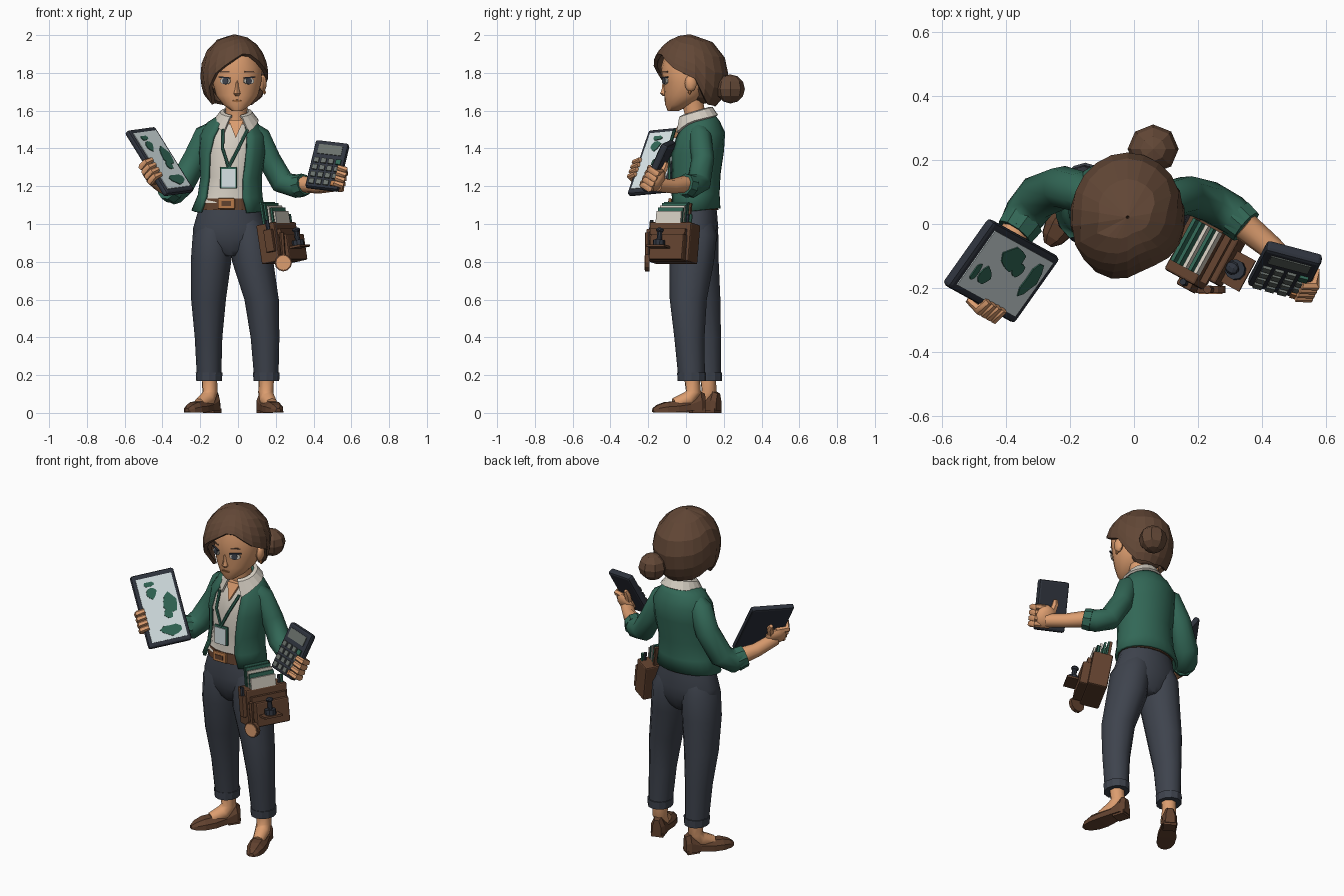
import bpy, bmesh, math, random
from mathutils import Vector as V, Matrix

if "Cube" in bpy.data.objects:
    bpy.data.objects.remove(bpy.data.objects["Cube"])

random.seed(4)

def colour(name, r, g, b):
    m = bpy.data.materials.new(name)
    m.diffuse_color = [((c / 255 + 0.055) / 1.055) ** 2.4 for c in (r, g, b)] + [1]
    m.use_nodes = True
    m.node_tree.nodes["Principled BSDF"].inputs["Base Color"].default_value = m.diffuse_color
    return m

SKIN = colour("skin", 220, 157, 111)
HAIR = colour("hair_brown", 98, 71, 54)
GREEN = colour("cardigan_green", 50, 103, 86)
CREAM = colour("cream", 212, 205, 193)
SLATE = colour("trouser_slate", 62, 67, 77)
LEATHER = colour("leather_brown", 98, 66, 47)
DARK = colour("device_dark", 47, 52, 62)
SCREEN = colour("screen_pale_blue", 216, 228, 230)
GREY = colour("key_grey", 104, 111, 106)
TAN = colour("buckle_tan", 184, 122, 74)

def finish(name, bm, mat):
    bmesh.ops.recalc_face_normals(bm, faces=bm.faces)
    me = bpy.data.meshes.new(name)
    bm.to_mesh(me)
    bm.free()
    me.materials.append(mat)
    ob = bpy.data.objects.new(name, me)
    bpy.context.collection.objects.link(ob)
    return ob

def bridge(name, rings, mat, loop=True, cap=True, thick=0):
    """Join rings of points into a surface."""
    bm = bmesh.new()
    rs = [[bm.verts.new(p) for p in r] for r in rings]
    n = len(rs[0])
    for a, b in zip(rs, rs[1:]):
        for i in range(n if loop else n - 1):
            j = (i + 1) % n
            bm.faces.new((a[i], a[j], b[j], b[i]))
    if loop and cap:
        bm.faces.new(rs[0])
        bm.faces.new(rs[-1])
    ob = finish(name, bm, mat)
    if thick:
        s = ob.modifiers.new("thickness", 'SOLIDIFY')
        s.thickness, s.offset = thick, 0
    return ob

def loft(name, rows, mat, n=14, thick=0, tilt=0):
    """Rows: cx, cy, z, rx, ry and optionally the left and right front gap in degrees."""
    rings = []
    for cx, cy, z, rx, ry, *gap in rows:
        if gap:
            a0, a1 = math.radians(gap[1]), math.tau - math.radians(gap[0])
            angs = [a0 + (a1 - a0) * i / n for i in range(n + 1)]
        else:
            angs = [math.tau * i / n for i in range(n)]
        rings.append([(cx + rx * math.sin(a), cy - ry * math.cos(a),
                       z - tilt * ry * math.cos(a)) for a in angs])
    return bridge(name, rings, mat, not gap, True, thick)

def tube(name, pts, mat, n=8, M=Matrix()):
    """Points: x, y, z, radius."""
    ps = [M @ V(p[:3]) for p in pts]
    side, rings = V((0.3, 1, 0.2)), []
    for i, p in enumerate(ps):
        t = (ps[min(i + 1, len(ps) - 1)] - ps[max(i - 1, 0)]).normalized()
        side = (side - t * side.dot(t)).normalized()
        o = t.cross(side)
        rings.append([p + pts[i][3] * (side * math.cos(k * math.tau / n) + o * math.sin(k * math.tau / n))
                      for k in range(n)])
    return bridge(name, rings, mat)

def box(name, M, c, size, mat, bevel=0):
    bm = bmesh.new()
    bmesh.ops.create_cube(bm, size=1, matrix=M @ Matrix.Translation(c) @ Matrix.Diagonal((*size, 1)))
    ob = finish(name, bm, mat)
    if bevel:
        b = ob.modifiers.new("bevel", 'BEVEL')
        b.width, b.segments = bevel, 2
    return ob

def disc(name, M, c, size, mat, n=10, rough=0):
    bm = bmesh.new()
    bmesh.ops.create_cone(bm, cap_ends=True, segments=n, radius1=1, radius2=1, depth=1)
    ks = [1 + random.uniform(-rough, rough) for _ in range(n)]
    for i, v in enumerate(bm.verts):
        k = ks[(i // 2) % n]
        v.co = M @ (V(c) + V((v.co.x * size[0] * k, v.co.y * size[1] * k, v.co.z * size[2])))
    return finish(name, bm, mat)

def ball(name, M, c, size, mat, u=10, v=7):
    bm = bmesh.new()
    bmesh.ops.create_uvsphere(bm, u_segments=u, v_segments=v, radius=1,
                              matrix=M @ Matrix.Translation(c) @ Matrix.Diagonal((*size, 1)))
    return finish(name, bm, mat)

def frame(c, u, v):
    u, v = V(u).normalized(), V(v).normalized()
    w = u.cross(v).normalized()
    v = w.cross(u)
    return Matrix.Translation(c) @ Matrix((u, v, w)).transposed().to_4x4()

I = Matrix()

# Head, neck, ears and nose
loft("head", [(-.005, -.07, 1.597, .026, .026), (-.005, -.04, 1.63, .072, .07), (-.005, -.005, 1.68, .112, .11),
              (-.005, .005, 1.75, .13, .127), (-.005, .005, 1.83, .135, .137), (-.005, .01, 1.91, .11, .12)], SKIN, 18)
tube("neck", [(-.01, .05, 1.5, .062), (-.01, .05, 1.57, .056), (-.005, .03, 1.67, .06)], SKIN, 10)
loft("nose", [(-.005, -.11, 1.678, .01, .012), (-.005, -.115, 1.69, .018, .022), (-.005, -.112, 1.715, .012, .016),
              (-.005, -.112, 1.765, .007, .011)], SKIN, 8)
for s in (-1, 1):
    ball("ear", I, (-.005 + s * .137, .025, 1.745), (.02, .032, .045), SKIN, 8, 6)
    ball("earring", I, (-.005 + s * .145, .02, 1.697), (.009, .009, .012), TAN, 6, 4)
    # Eyes, lashes and brows follow the curve of the face
    E = frame((-.005 + s * .062, -.111, 1.757), (1, s * .5, 0), (0, .05, 1))
    disc("eye_white", E, (0, 0, 0), (.031, .018, .008), CREAM, 10)
    disc("iris", E, (-s * .002, 0, .003), (.018, .018, .008), SLATE, 8)
    box("eyelash", E @ Matrix.Rotation(s * .08, 4, 'Z'), (s * .004, .018, .004), (.066, .007, .009), DARK)
    box("eyebrow", E, (s * .003, .048, 0), (.056, .008, .01), HAIR)
disc("lips", frame((-.005, -.109, 1.652), (1, 0, 0), (0, -.35, 1)), (0, 0, 0), (.025, .007, .009), TAN, 8)

# Hair: strands run from the crown to a hairline set by direction
line = [(-180, 1.63), (-120, 1.65), (-100, 1.7), (-85, 1.7), (-66, 1.635), (-48, 1.74), (-30, 1.81), (0, 1.87), (24, 1.91),
        (50, 1.86), (75, 1.8), (95, 1.79), (112, 1.69), (130, 1.64), (180, 1.63)]
def hairline(a):
    for (a0, z0), (a1, z1) in zip(line, line[1:]):
        if a <= a1:
            return z0 + (z1 - z0) * (a - a0) / (a1 - a0)
rings = []
for t in (.005, .25, .45, .62, .78, .9, 1):
    ring = []
    for k in range(22):
        a = -180 + 360 * k / 22
        p = t * math.acos((hairline(a) - 1.795) / .2)
        r = math.sin(p) if p < math.pi / 2 else math.sin(p) ** .75
        ring.append((-.02 + .17 * r * math.sin(math.radians(a)), .02 - .193 * r * math.cos(math.radians(a)),
                     1.793 + .2 * math.cos(p)))
    rings.append(ring)
bridge("hair", rings, HAIR, True, False, .022)
ball("hair_back", I, (-.02, .075, 1.765), (.128, .115, .133), HAIR, 12, 8)
ball("hair_bun", I, (.06, .235, 1.715), (.08, .077, .077), HAIR, 8, 6)

# Shirt, collar and open cardigan
body = [(-.052, .045, 1.07, .188, .13, 50, 32), (-.043, .045, 1.15, .164, .125, 50, 25),
        (-.037, .047, 1.25, .155, .128, 50, 25), (-.03, .055, 1.38, .17, .14, 45, 26),
        (-.03, .07, 1.47, .168, .13, 36, 28), (-.03, .072, 1.53, .13, .1, 30, 32), (-.015, .07, 1.575, .075, .07, 40, 40)]
loft("cardigan", body, GREEN, 18, .016, .1)
loft("shirt", [(x, y, z + (.04 if z < 1.1 else 0), rx * .92, ry * .92) for x, y, z, rx, ry, *g in body[:-1]], CREAM, 16)
# Collar folds over and drops to two points in front
collar = []
for z, rx, ry, gap, tilt, drop in ((1.592, .064, .072, 20, .3, .0), (1.588, .082, .088, 22, .3, .0),
                                   (1.545, .115, .115, 34, .25, .055)):
    ring = []
    for i in range(17):
        a = math.radians(gap + (360 - 2 * gap) * i / 16)
        c = math.cos(a)
        ring.append((-.01 + rx * math.sin(a), .05 - ry * c, z - tilt * ry * c - drop * max(0, c) ** 2))
    collar.append(ring)
bridge("collar", collar, CREAM, False, False, .012)
bridge("open_neck", [[(-.05, -.03, 1.55), (.03, -.03, 1.55), (-.012, -.075, 1.455)],
                     [(-.05, .03, 1.55), (.03, .03, 1.55), (-.012, .03, 1.455)]], SKIN)
for s, x in ((-1, -.08), (1, .05)):
    tube("lanyard", [(x, -.06, 1.5, .009), (-.04 + s * .042, -.09, 1.4, .009), (-.05, -.092, 1.3, .009)], GREEN, 6)
box("badge_holder", I, (-.05, -.088, 1.245), (.09, .014, .115), GREEN, .006)
box("badge_card", I, (-.05, -.095, 1.242), (.074, .008, .097), SCREEN)

# Sleeves with turned cuffs
tube("sleeve", [(-.13, .08, 1.5, .045), (-.17, .1, 1.47, .066), (-.225, .115, 1.35, .068), (-.3, .085, 1.21, .07),
                (-.34, .03, 1.17, .068), (-.37, -.02, 1.19, .058)], GREEN, 9)
tube("sleeve", [(.07, .065, 1.5, .045), (.11, .075, 1.465, .06), (.165, .09, 1.34, .062), (.235, .07, 1.22, .065),
                (.305, .03, 1.2, .063), (.35, -.005, 1.21, .055)], GREEN, 9)
tube("sleeve_cuff", [(-.345, .015, 1.175, .068), (-.375, -.027, 1.19, .062)], GREEN, 9)
tube("sleeve_cuff", [(.32, .02, 1.2, .064), (.352, -.008, 1.21, .059)], GREEN, 9)

# Trousers
loft("trouser_hips", [(-.045, .045, 1.12, .15, .113), (-.045, .045, 1.05, .172, .12), (-.042, .045, .98, .195, .126),
                      (-.038, .045, .92, .203, .12), (-.037, .045, .86, .15, .1), (-.036, .045, .83, .06, .08)], SLATE, 16)
legs = {-1: [(-.12, .047, 1.02, .085, .1), (-.135, .05, .94, .105, .122), (-.143, .053, .8, .107, .12),
             (-.156, .075, .6, .092, .107), (-.156, .1, .4, .073, .085), (-.153, .115, .18, .064, .07)],
        1: [(.04, .043, 1.02, .085, .1), (.062, .042, .94, .107, .122), (.078, .03, .8, .109, .118),
            (.125, .012, .6, .091, .098), (.143, .018, .4, .076, .08), (.15, .03, .18, .064, .07)]}
for s, rows in legs.items():
    loft("trouser_leg", rows, SLATE, 12)
    x, y = rows[-1][:2]
    loft("trouser_cuff", [(x, y, .17, .068, .075), (x, y, .215, .071, .077)], SLATE, 12)
    # Foot and low cut shoe, turned outwards
    ang = math.radians(33 if s < 0 else 17)
    d = V((s * math.sin(ang), -math.cos(ang), 0))
    F = frame(V((x, y, 0)) - d * .065, d, d.cross(V((0, 0, -1))))
    tube("ankle", [(.065, 0, .2, .043), (.055, 0, .11, .042), (.085, 0, .07, .044), (.16, 0, .045, .034)], SKIN, 8, F)
    bridge("shoe", [[F @ V((a, k * w, h * f + b)) for k, f in ((-1, 0), (1, 0), (.95, .55), (.5, 1), (-.5, 1), (-.95, .55))]
                    for a, w, h, b in ((-.005, .026, .09, .012), (.02, .042, .1, .012), (.08, .043, .06, .012),
                                       (.15, .052, .058, .004), (.21, .05, .055, .002), (.255, .036, .04, .002),
                                       (.28, .014, .02, .004))], LEATHER)
    box("shoe_heel", F, (.035, 0, .012), (.07, .07, .024), LEATHER)

# Belt and buckle
loft("belt", [(-.045, .045, 1.075, .168, .126), (-.045, .045, 1.135, .16, .122)], LEATHER, 16)
box("belt_buckle", I, (-.062, -.085, 1.108), (.09, .016, .058), TAN, .006)
box("buckle_centre", I, (-.062, -.092, 1.108), (.052, .008, .026), LEATHER)

def hand(M, s, half, b0, wrist):
    """Palm behind a held device, fingers curling round its side edge."""
    palm = V((s * (half - .05), b0 + .045, -.055))
    ball("palm", M, palm, (.062, .066, .03), SKIN, 9, 6)
    p = M @ (palm + V((0, -.02, -.005)))
    tube("forearm", [(*w, r) for w, r in wrist] + [(*p, .038)], SKIN, 8)
    for i in range(4):
        b = b0 + .031 * i
        tube("finger", [(s * (half - .06), b, -.05, .018), (s * (half + .01), b, -.042, .019),
                        (s * (half + .015), b, 0, .018), (s * (half - .026), b + .004, .012, .014)], SKIN, 6, M)
    tube("thumb", [(s * (half - .08), b0 + .06, -.052, .021), (s * (half - .1), b0 + .12, -.048, .019),
                   (s * (half - .1), b0 + .145, -.046, .012)], SKIN, 6, M)

# Tablet with a map on its screen
T = frame((-.405, -.155, 1.34), (.145, .205, .02), (-.22, .105, .34))
box("tablet", T, (0, 0, -.017), (.252, .415, .034), DARK, .013)
box("tablet_screen", T, (0, 0, .001), (.208, .36, .005), SCREEN)
for a, b, ra, rb in ((-.035, .09, .03, .034), (.055, .015, .042, .055), (.03, -.04, .028, .026), (.02, -.13, .055, .03),
                     (-.04, .14, .03, .014)):
    disc("map_land", T, (a, b, .005), (ra, rb, .005), GREEN, 10, .2)
hand(T, -1, .126, -.095, [((-.36, -.01, 1.19), .05), ((-.41, -.08, 1.21), .042)])

# Calculator
C = frame((.47, -.16, 1.315), (.17, -.045, -.02), (.06, .115, .25))
box("calculator", C, (0, 0, -.018), (.182, .278, .04), DARK, .012)
box("calculator_display", C, (0, .085, .003), (.13, .055, .006), GREY)
for i in range(4):
    for j in range(4):
        m = TAN if (i, j) == (3, 0) else GREEN if (i, j) == (3, 3) else GREY
        box("calculator_key", C, (-.06 + .04 * i, -.108 + .042 * j, .005), (.028, .028, .012), m)
hand(C, 1, .09, -.11, [((.345, -.005, 1.21), .046), ((.43, -.075, 1.2), .039)])

# Hip pouch: local axes are width, height, outward; its base leans outward
B = frame((.225, -.07, .9), (.48, .88, 0), (-.15, .08, 1))
box("pouch", B, (0, 0, -.01), (.25, .21, .11), LEATHER, .008)
box("pouch_pocket", B, (.01, -.035, .065), (.2, .14, .05), LEATHER, .008)
box("pouch_flap", B, (0, .05, .058), (.21, .03, .022), LEATHER)
box("pouch_strap", B, (.03, .15, -.045), (.08, .14, .015), LEATHER)
box("pouch_tray", B, (-.02, -.04, .115), (.11, .012, .08), LEATHER)
R = B @ Matrix.Rotation(math.pi / 2, 4, 'X')
disc("stamp_base", R, (-.02, .115, .02), (.032, .032, .03), DARK, 10)
disc("stamp_handle", R, (-.02, .115, -.02), (.014, .014, .06), DARK, 8)
ball("stamp_knob", B, (-.02, .05, .115), (.022, .014, .022), DARK, 8, 5)
for c, top, m in ((-.035, .225, GREEN), (-.015, .215, GREEN), (.005, .2, CREAM), (.022, .185, GREEN), (.038, .165, CREAM)):
    box("folder", B, (-.015, top / 2 + .03, c), (.15, top - .06, .011), m)
for a, m in ((.09, DARK), (.107, GREEN)):
    tube("pen", [(a, .05, .02, .009), (a, .15, .02, .009)], m, 6, B)

# Side holder and hanging magnifier
box("side_holder", B, (-.132, .01, .01), (.03, .12, .05), LEATHER, .005)
tube("holder_pen", [(-.132, .05, .01, .011), (-.132, .12, .01, .011)], DARK, 6, B)
G = frame((.24, -.205, .795), (1, 0, 0), (0, 0, 1))
disc("magnifier_rim", G, (0, 0, 0), (.046, .046, .022), LEATHER, 12)
disc("magnifier_lens", G, (0, 0, .006), (.038, .038, .018), SKIN, 12)
tube("magnifier_handle", [(0, .04, 0, .012), (-.01, .16, 0, .014)], LEATHER, 6, G)

# Smooth the soft curves, keep creases crisp
for ob in bpy.data.objects:
    if ob.name.split(".")[0] in ("head", "neck", "nose", "ear", "palm", "finger", "thumb", "forearm", "sleeve", "cardigan",
                                 "shirt", "trouser_leg", "trouser_hips", "ankle"):
        ob.data.shade_smooth()
        ob.data.set_sharp_from_angle(angle=math.radians(50))
